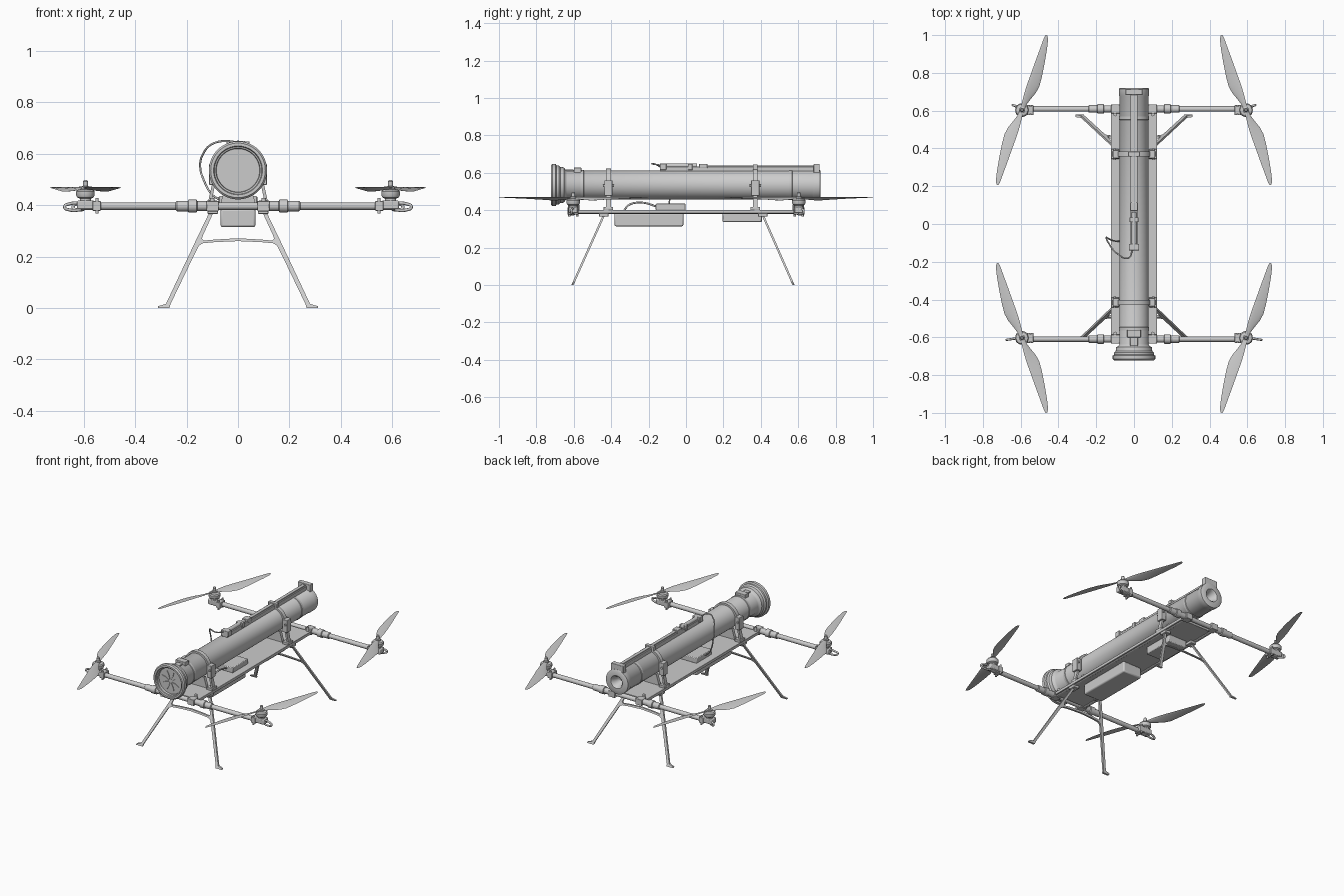
import bpy, bmesh
from math import sin, cos, pi, radians
from mathutils import Vector

if "Cube" in bpy.data.objects:
    bpy.data.objects.remove(bpy.data.objects["Cube"])


def finish(name, bm, bevel=0.0, angle=35):
    bmesh.ops.remove_doubles(bm, verts=bm.verts, dist=1e-5)
    bmesh.ops.recalc_face_normals(bm, faces=bm.faces)
    me = bpy.data.meshes.new(name)
    bm.to_mesh(me)
    bm.free()
    me.polygons.foreach_set("use_smooth", [True] * len(me.polygons))
    me.set_sharp_from_angle(angle=radians(angle))
    ob = bpy.data.objects.new(name, me)
    bpy.context.collection.objects.link(ob)
    if bevel:
        m = ob.modifiers.new("bevel", 'BEVEL')
        m.width, m.segments, m.limit_method = bevel, 2, 'ANGLE'
    return ob


def loft(name, rings, cap=True, **kw):
    bm = bmesh.new()
    vs = [[bm.verts.new(p) for p in r] for r in rings]
    n = len(vs[0])
    for a, b in zip(vs, vs[1:]):
        for i in range(n):
            bm.faces.new((a[i], a[(i + 1) % n], b[(i + 1) % n], b[i]))
    if cap:
        bm.faces.new(vs[0])
        bm.faces.new(vs[-1])
    return finish(name, bm, **kw)


def box(name, x, y, z, bevel=0.003):
    return loft(name, [[(x[0], y[0], h), (x[1], y[0], h), (x[1], y[1], h), (x[0], y[1], h)] for h in z], bevel=bevel)


def lathe(name, axis, origin, profile, n=32):
    # profile holds (radius, distance along axis)
    o = Vector(origin)
    rings = []
    for r, t in profile:
        ring = []
        for i in range(n):
            c, s = max(r, 1e-4) * cos(2 * pi * i / n), max(r, 1e-4) * sin(2 * pi * i / n)
            ring.append(o + Vector({'X': (t, c, s), 'Y': (c, t, s), 'Z': (c, s, t)}[axis]))
        rings.append(ring)
    return loft(name, rings)


def rod(name, axis, origin, r, t0, t1, n=24):
    return lathe(name, axis, origin, [(r, t0), (r, t1)], n)


def prism(name, outline, yfun, depth, bevel=0.0):
    # x-z outline extruded in y; yfun gives y for a height
    return loft(name, [[(x, yfun(z) + d, z) for x, z in outline] for d in (-depth / 2, depth / 2)], bevel=bevel)


def cable(name, pts, r=0.005):
    cu = bpy.data.curves.new(name, 'CURVE')
    cu.dimensions, cu.bevel_depth, cu.bevel_resolution, cu.use_fill_caps = '3D', r, 2, True
    sp = cu.splines.new('BEZIER')
    sp.bezier_points.add(len(pts) - 1)
    for b, p in zip(sp.bezier_points, pts):
        b.co = p
        b.handle_left_type = b.handle_right_type = 'AUTO'
    tmp = bpy.data.objects.new(name + "_tmp", cu)
    bpy.context.collection.objects.link(tmp)
    bpy.context.view_layer.update()
    me = bpy.data.meshes.new_from_object(tmp)
    bpy.data.objects.remove(tmp)
    me.polygons.foreach_set("use_smooth", [True] * len(me.polygons))
    bpy.context.collection.objects.link(bpy.data.objects.new(name, me))


ZT, R = 0.535, 0.077   # tube axis height and radius

# Main tube with flared front ring and hollow rear nozzle
lathe("main_tube", 'Y', (0, 0, ZT), [
    (0, -.698), (.084, -.698), (.086, -.712), (.092, -.714), (.095, -.722), (.106, -.722), (.113, -.715),
    (.113, -.697), (.105, -.692), (.105, -.68), (.097, -.672), (.094, -.652), (.082, -.645), (R, -.635),
    (R, .675), (.08, .68), (.08, .716), (.074, .72), (.042, .72), (.034, .712), (.018, .66), (0, .66)], 56)
for k in range(8):
    a = k * pi / 4 + pi / 8
    d, p = Vector((cos(a), sin(a))), Vector((-sin(a), cos(a)))
    pts = [d * .012, d * .04 + p * .004, d * .066, d * .04 - p * .004]
    prism("front_cover_slit", [(q.x, q.y + ZT) for q in pts], lambda z: -.699, .006)
for y in (-.555, .56):
    lathe("tube_band", 'Y', (0, y, ZT), [(R, -.01), (.0795, -.008), (.0795, .008), (R, .01)], 48)

# Top rail, rear crossbar, front block and top connectors
box("top_rail", (-.019, .019), (-.14, .705), (.605, .634))
box("rail_cap", (-.011, .011), (.10, .69), (.63, .64), .001)
box("rear_crossbar", (-.045, .045), (.683, .715), (.60, .648))
box("front_block", (-.036, .036), (-.6, -.56), (.595, .628))
box("front_block_tail", (-.02, .02), (-.645, -.6), (.595, .617))
box("cable_plug", (-.027, .027), (-.14, -.105), (.615, .65))
rod("connector_barrel", 'Y', (0, 0, .638), .013, -.11, .06)
box("connector_clip", (-.024, .024), (.01, .035), (.615, .648))
box("rail_clip", (-.02, .02), (.07, .115), (.625, .648))

# Base plate and equipment boxes
box("base_plate", (-.122, .122), (-.585, .585), (.383, .402), .002)
for s in (-1, 1):
    rod("plate_rail", 'Y', (s * .105, 0, .39), .011, -.605, .61, 16)
box("front_battery", (-.068, .068), (-.382, -.014), (.314, .385), .008)
box("rear_battery", (-.068, .068), (.196, .405), (.336, .385), .005)
box("control_box", (-.075, .075), (-.162, -.002), (.40, .435), .004)

# Cradles: strap over the tube, splayed legs, saddle and side clamps
for y in (-.415, .37):
    outer = [(.089 * cos(pi * i / 24), ZT + .089 * sin(pi * i / 24)) for i in range(25)]
    inner = [(.077 * cos(pi * i / 24), ZT + .077 * sin(pi * i / 24)) for i in range(24, -1, -1)]
    prism("tube_strap", [(.119, .40)] + outer + [(-.119, .40), (-.106, .40)] + inner + [(.106, .40)],
          lambda z: y, .026)
    prism("saddle", [(.07, .40), (.05, .47), (.025, .46), (0, .457), (-.025, .46), (-.05, .47), (-.07, .40)],
          lambda z: y, .02)
    for s in (-1, 1):
        box("strap_clamp", sorted((s * .078, s * .112)), (y - .022, y + .022), (.478, .56))
        rod("clamp_bolt", 'Y', (s * .102, y, .53), .007, -.03, .03, 12)
        box("cradle_foot", sorted((s * .08, s * .122)), (y - .026, y + .026), (.40, .418))
box("rear_strap_bridge", (-.032, .032), (.357, .383), (.605, .645))

# Landing legs: one tilted frame per end, right half mirrored
half = [(0, .271), (.09, .266), (.132, .262), (.140, .270), (.135, .285), (.090, .383), (.106, .383), (.166, .258),
        (.280, .016), (.311, .007), (.311, 0), (.266, 0), (.263, .014), (.166, .215), (.152, .243), (.135, .252),
        (.09, .256), (0, .260)]
frame = half + [(-x, z) for x, z in reversed(half) if x > 0]
prism("front_leg_frame", frame, lambda z: -.607 + .45 * z, .012)
prism("rear_leg_frame", frame, lambda z: .575 - .44 * z, .012)
for s in (-1, 1):
    for y in (-.44, .41):
        box("leg_bracket", sorted((s * .078, s * .118)), (y - .025, y + .025), (.366, .385))


# One twisted propeller blade section ring
STATIONS = [(.0, -.011, .011, 8), (.035, -.012, .014, 22), (.075, -.015, .028, 22), (.11, -.016, .042, 18),
            (.15, -.016, .049, 15), (.20, -.014, .046, 12), (.27, -.012, .038, 9), (.35, -.009, .026, 7),
            (.40, -.007, .016, 5), (.417, -.004, .006, 4)]


def propeller(c, sx, sy):
    d0, p0 = Vector((-.308 * sx, .951 * sy, 0)), Vector((-.951 * sx, -.308 * sy, 0))
    for k in (1, -1):
        rings = []
        for r, a, b, tw in STATIONS:
            h = .007 * (1 - r / .45) + .001
            ring = []
            for i in range(12):
                t = 2 * pi * i / 12
                off = (a + b) / 2 + (b - a) / 2 * cos(t)
                z = h / 2 * sin(t) - (off * sin(radians(tw))) + .004 * r / .4
                ring.append(c + k * (d0 * r + p0 * off) + Vector((0, 0, z)))
            rings.append(ring)
        loft("propeller_blade", rings, angle=50)


# Arms, couplings, motors and propellers
for sy in (-1, 1):
    ya, name = .609 * sy, "front" if sy < 0 else "rear"
    rod(name + "_arm", 'X', (0, ya, .396), .0145, -.61, .61)
    for sx in (-1, 1):
        def along(part, prof, o=(ya, .396)):
            lathe(part, 'X', (0, *o), [(r, t * sx) for r, t in prof], 28)
        along("arm_coupling", [(.019, .115), (.019, .158), (.025, .161), (.025, .192), (.020, .195), (.020, .238),
                               (.016, .242)])
        box("arm_saddle", sorted((sx * .075, sx * .122)), (ya - .024, ya + .024), (.376, .416))
        rod("saddle_bolt", 'Z', (sx * .1, ya - sy * .03, 0), .009, .40, .428, 12)
        xm, ym = .593 * sx, .603 * sy
        box("motor_clamp", sorted((sx * .533, sx * .566)), (ym - .027, ym + .027), (.378, .416))
        for o in (-.021, .021):
            rod("clamp_screw", 'Z', (sx * .548, ym + o, 0), .006, .367, .428, 12)
        box("motor_mount", sorted((sx * .56, sx * .625)), (ym - .024, ym + .024), (.384, .418), .005)
        lathe("motor", 'Z', (xm, ym, 0), [(.022, .415), (.022, .425), (.032, .430), (.036, .438), (.036, .452),
                                          (.031, .459), (.016, .463)])
        lathe("propeller_hub", 'Z', (xm, ym, 0), [(.017, .458), (.017, .472), (.010, .474), (.010, .492),
                                                  (.006, .497)], 20)
        propeller(Vector((xm, ym, .465)), sx, sy)
        # Motor wiring loop
        L = .674 if sy < 0 else .642
        dy = -.010 if sy < 0 else .026
        cable("motor_cable", [(sx * .61, ym, .408), (sx * (L - .02), ym + dy * .7, .405), (sx * L, ym + dy, .393),
                              (sx * (L - .02), ym + dy * .7, .381), (sx * .60, ym, .383)], .006)

# Loose cables
cable("top_cable", [(-.008, -.135, .64), (-.03, -.18, .648), (-.09, -.155, .642), (-.135, -.10, .60),
                    (-.147, -.072, .55), (-.13, -.08, .49), (-.10, -.09, .44), (-.07, -.09, .42)], .004)
cable("control_cable", [(.03, -.16, .42), (.035, -.21, .437), (.035, -.27, .44), (.035, -.31, .425),
                        (.035, -.33, .40)], .005)
